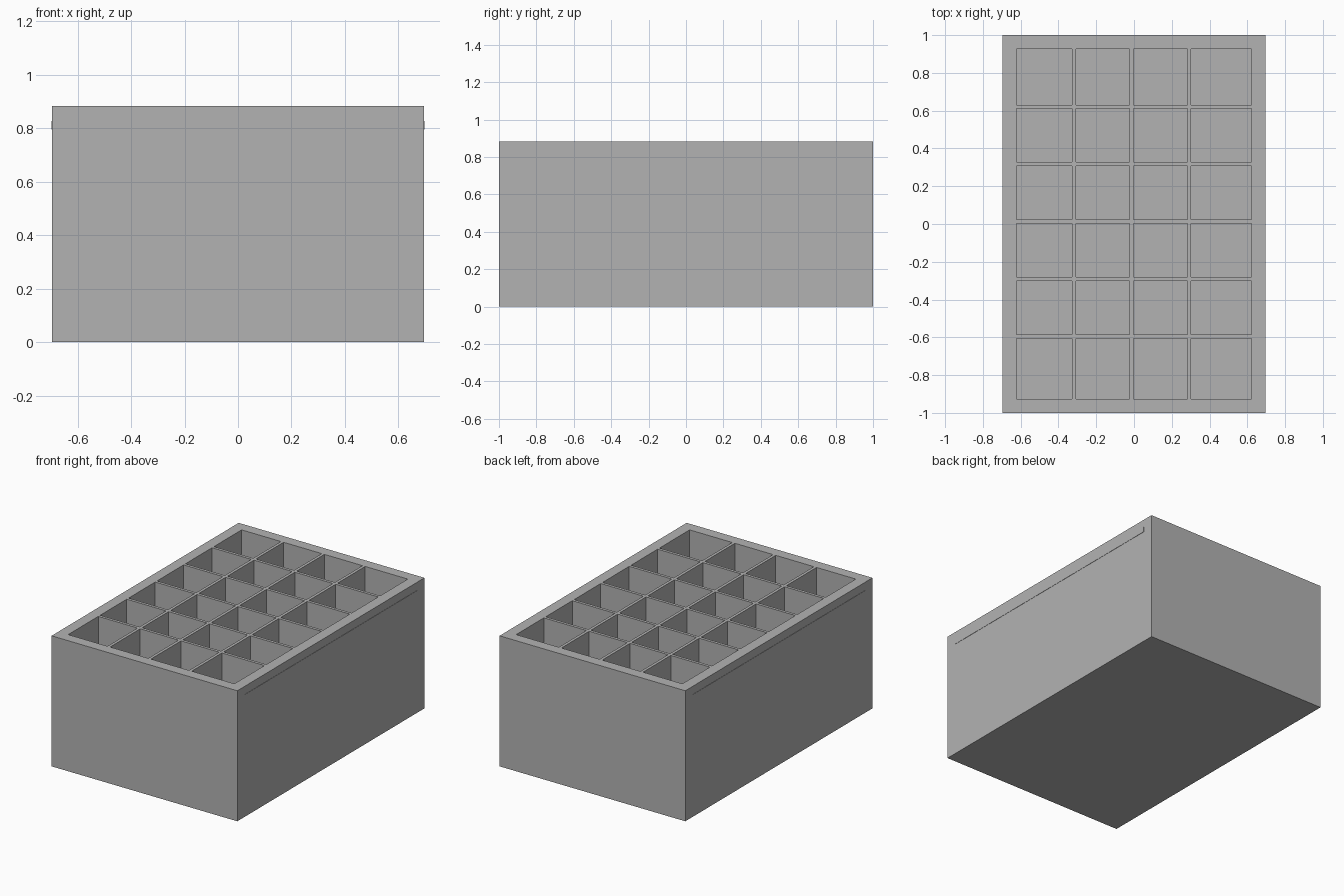
import bpy
import bmesh
from mathutils import Matrix, Vector

if "Cube" in bpy.data.objects:
    bpy.data.objects.remove(bpy.data.objects["Cube"], do_unlink=True)

# Overall sizes
HALF_X, HALF_Y, HEIGHT = 0.695, 1.0, 0.883
WALL, FLOOR, DIVIDER = 0.073, 0.07, 0.02
IN_X, IN_Y = HALF_X - WALL, HALF_Y - WALL

grey = bpy.data.materials.new("plain_grey")
grey.use_nodes = True
grey.diffuse_color = (0.45, 0.45, 0.45, 1)
grey.node_tree.nodes["Principled BSDF"].inputs["Base Color"].default_value = grey.diffuse_color


def finish(name, bm):
    mesh = bpy.data.meshes.new(name)
    bm.normal_update()
    bm.to_mesh(mesh)
    bm.free()
    mesh.materials.append(grey)
    obj = bpy.data.objects.new(name, mesh)
    bpy.context.collection.objects.link(obj)
    return obj


def add_box(bm, low, high):
    low, high = Vector(low), Vector(high)
    matrix = Matrix.Translation((low + high) / 2) @ Matrix.Diagonal((*(high - low), 1))
    return bmesh.ops.create_cube(bm, size=1, matrix=matrix)["verts"]


# Open crate: block with its top inset and sunk to the floor
bm = bmesh.new()
add_box(bm, (-HALF_X, -HALF_Y, 0), (HALF_X, HALF_Y, HEIGHT))
bm.normal_update()
top = max(bm.faces, key=lambda f: f.calc_center_median().z)
bmesh.ops.inset_region(bm, faces=[top], thickness=WALL, use_even_offset=True)
sunk = bmesh.ops.extrude_discrete_faces(bm, faces=[top])["faces"][0]
for v in sunk.verts:
    v.co.z = FLOOR
finish("crate_body", bm)

# Divider positions: four columns by six rows
columns = [-0.318 + 0.3055 * i for i in range(3)]
rows = [-0.595 + 0.304 * i for i in range(5)]
h = DIVIDER / 2

# Long dividers run front to back
bm = bmesh.new()
for x in columns:
    add_box(bm, (x - h, -IN_Y, FLOOR), (x + h, IN_Y, HEIGHT))
finish("long_dividers", bm)

# Cross dividers fill the gaps between the long ones
bm = bmesh.new()
starts = [-IN_X] + [x + h for x in columns]
ends = [x - h for x in columns] + [IN_X]
for y in rows:
    for x0, x1 in zip(starts, ends):
        add_box(bm, (x0, y - h, FLOOR), (x1, y + h, HEIGHT))
finish("cross_dividers", bm)

# Thin raised strips high on both sides
for name, side in (("left_strip", 1), ("right_strip", -1)):
    bm = bmesh.new()
    a, b = sorted((side * (HALF_X - 0.002), side * (HALF_X + 0.002)))
    add_box(bm, (a, -0.925, 0.795), (b, 0.925, 0.828))
    finish(name, bm)
